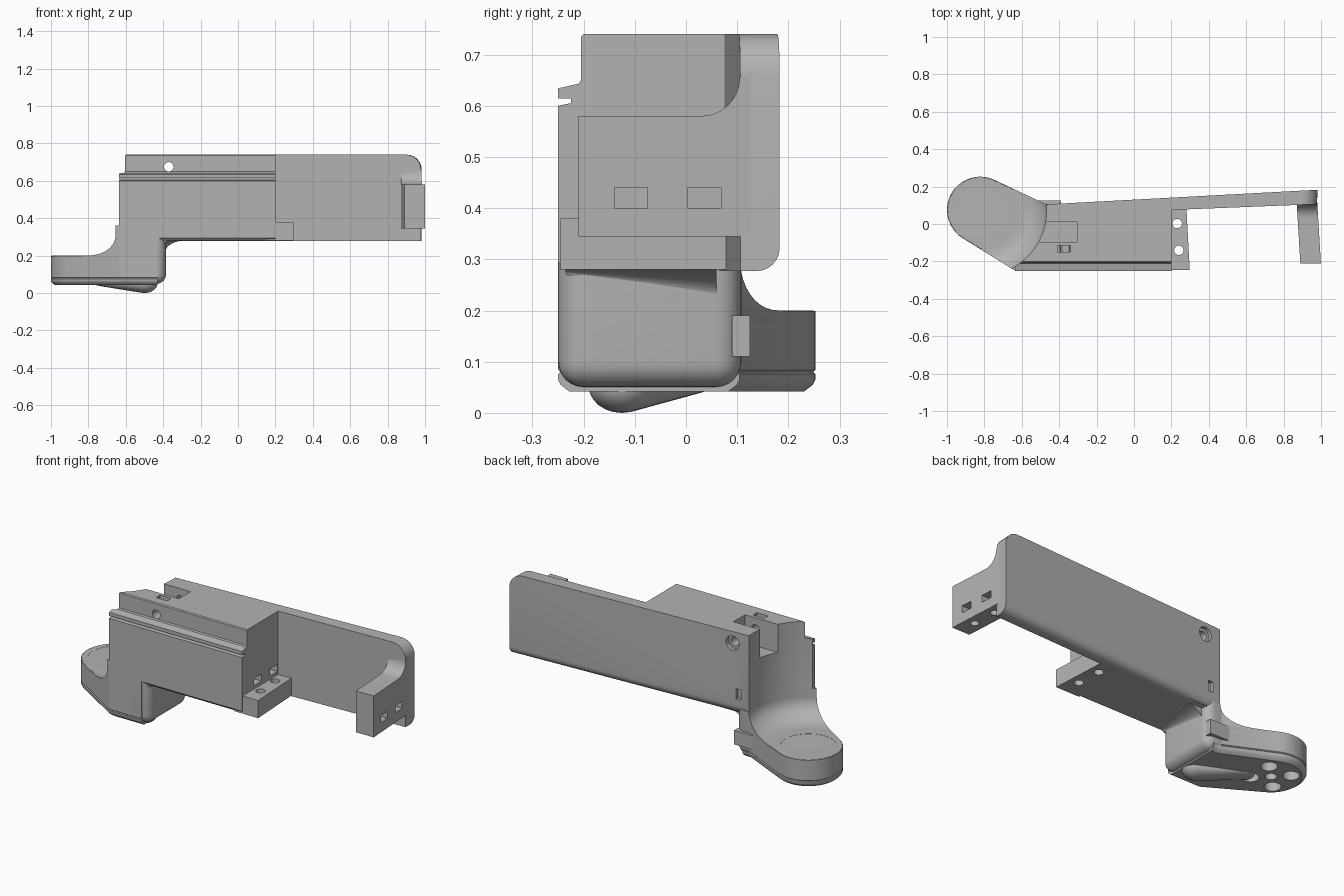
import bpy, bmesh, math
from mathutils import Vector

if "Cube" in bpy.data.objects:
    bpy.data.objects.remove(bpy.data.objects["Cube"])

CX, CY = -0.822, 0.075          # hub centre
grey = bpy.data.materials.new("grey plastic")
grey.diffuse_color = (0.45, 0.45, 0.45, 1)
grey.use_nodes = True
grey.node_tree.nodes["Principled BSDF"].inputs["Base Color"].default_value = grey.diffuse_color


def finish(name, bm):
    bmesh.ops.recalc_face_normals(bm, faces=bm.faces[:])
    me = bpy.data.meshes.new(name)
    bm.to_mesh(me)
    bm.free()
    me.materials.append(grey)
    ob = bpy.data.objects.new(name, me)
    bpy.context.collection.objects.link(ob)
    return ob


def loft(name, rings):
    """Closed solid through rings of equal point count."""
    bm = bmesh.new()
    vs = [[bm.verts.new(p) for p in r] for r in rings]
    n = len(vs[0])
    for a, b in zip(vs, vs[1:]):
        for i in range(n):
            j = (i + 1) % n
            bm.faces.new((a[i], a[j], b[j], b[i]))
    bm.faces.new(vs[0][::-1])
    bm.faces.new(vs[-1])
    return finish(name, bm)


def prism(name, pts, axis, a, b):
    put = {'x': lambda u, v, w: (w, u, v),
           'y': lambda u, v, w: (u, w, v),
           'z': lambda u, v, w: (u, v, w)}[axis]
    return loft(name, [[put(u, v, w) for u, v in pts] for w in (a, b)])


def box(name, x0, x1, y0, y1, z0, z1):
    return prism(name, [(x0, y0), (x1, y0), (x1, y1), (x0, y1)], 'z', z0, z1)


def circle(u, v, r, n=32):
    return [(u + r * math.cos(2 * math.pi * i / n), v + r * math.sin(2 * math.pi * i / n))
            for i in range(n)]


def cyl(u, v, r, axis, a, b):
    return prism("cutter", circle(u, v, r), axis, a, b)


def bevel(ob, rule, r, seg=6):
    bm = bmesh.new()
    bm.from_mesh(ob.data)
    edges = [e for e in bm.edges if rule(e.verts[0].co, e.verts[1].co)]
    bmesh.ops.bevel(bm, geom=edges, offset=r, segments=seg, profile=0.5, affect='EDGES')
    bm.to_mesh(ob.data)
    bm.free()


def cut(obs, make):
    """Subtract the solid returned by make() from every object."""
    c = make()
    for ob in obs:
        m = ob.modifiers.new("cut", 'BOOLEAN')
        m.operation, m.solver, m.object = 'DIFFERENCE', 'EXACT', c
        bpy.context.view_layer.objects.active = ob
        bpy.ops.object.modifier_apply(modifier=m.name)
    bpy.data.objects.remove(c)


# Main block with its front rail, drawn as a side profile
main = prism("main_block", [
    (-.235, .28), (-.25, .295), (-.25, .60), (-.225, .605), (-.225, .614), (-.25, .614),
    (-.25, .634), (-.21, .643), (-.205, .65), (-.205, .735), (-.20, .74),
    (.09, .74), (.09, .28)], 'x', -.635, .20)

# Long back plate, slightly slanted
plate = prism("back_plate", [(-.6, .06), (.2, .075), (.978, .106), (.982, .183), (-.6, .098)],
              'z', .277, .74)
bevel(plate, lambda a, b: min(a.x, b.x) > .9 and min(a.z, b.z) > .7, .08)
bevel(plate, lambda a, b: max(a.z, b.z) < .3 and min(a.y, b.y) > .09 and abs(a.x - b.x) > 1, .045)

# Step at the right end of the main block
step = prism("step", [(.15, -.245), (.298, -.245), (.28, .09), (.15, .09)], 'z', .28, .38)

# End arm with a fillet up to the plate
fillet = [(.03 + .075 * math.sin(t), .655 - .075 * math.cos(t))
          for t in (i * math.pi / 16 for i in range(9))]
arm = prism("end_arm", [(-.21, .345), (-.21, .58)] + fillet + [(.14, .67), (.14, .345)],
            'x', .87, .98)
for v in arm.data.vertices:
    v.co.x -= .06 * (v.co.y - .11)


# Foot outline: round hub blending to the column
def outline(o, z):
    arc = [math.radians(64.4 + (238.1 - 64.4) * i / 32) for i in range(33)]
    pts = [(CX + (.178 - o) * math.cos(t), CY + (.178 - o) * math.sin(t)) for t in arc]
    pts += [(-.635 + o, -.25 + o), (-.43, -.25 + o), (-.43, .105 - o), (-.47, .105 - o)]
    return [(x, y, z) for x, y in pts]


layers = [(.042, .022), (.055, .005), (.065, 0)]
for g in (.08, .11, .14, .17):
    layers += [(g - .004, 0), (g, .004), (g + .004, 0)]
layers += [(.195, 0), (.20, .004)]
# the hub half is closed by the opposite side of its circle
foot = loft("foot", [outline(o, z) for z, o in layers])
neck = loft("neck", [outline(0, .10), outline(0, .36)])

# Column under the main block, rounded below and to the right
column = box("column", -.60, -.385, -.25, .108, .05, .31)
bevel(column, lambda a, b: (max(a.z, b.z) < .06 and max(a.x, b.x) > -.5)
      or min(a.x, b.x) > -.4 and abs(a.z - b.z) > .1, .05)

# Fillet between column and underside, larger towards the back
rings = []
for y, w, h in ((-.235, .03, .012), (-.08, .08, .035), (.06, .115, .06)):
    curve = [(-.387 + w * (1 - math.cos(t)), .282 - h * (1 - math.sin(t)))
             for t in (i * math.pi / 16 for i in range(9))]
    rings.append([(x, y, z) for x, z in [(-.45, .29), (-.45, .282 - h)] + curve
                  + [(-.387 + w, .29)]])
loft("underside_fillet", rings)

# Drop shaped bulge under the foot
bm = bmesh.new()
for c, r in (((-.50, -.125, .052), (.07, .065, .052)), ((-.72, .0, .05), (.045, .045, .014))):
    for i in range(1, 12):
        a = math.pi * i / 12
        for x, y in circle(0, 0, math.sin(a), 24):
            bm.verts.new((c[0] + r[0] * x, c[1] + r[1] * y, c[2] + r[2] * math.cos(a)))
    bm.verts.new((c[0], c[1], c[2] - r[2]))
res = bmesh.ops.convex_hull(bm, input=bm.verts[:])
bmesh.ops.delete(bm, geom=[v for v in bm.verts if not v.link_faces], context='VERTS')
finish("bottom_bulge", bm)

# Small clip on the back of the column
box("back_clip", -.54, -.39, .09, .125, .11, .19)


# Round clearance above the hub, flaring out at its base
def clearance():
    prof = [(.20, .199)] + [(.215 + .14 * math.sin(t), .31 - .11 * math.cos(t))
                            for t in (i * math.pi / 20 for i in range(1, 11))] + [(.355, .9)]
    return loft("cutter", [[(x, y, z) for x, y in circle(CX, CY, r, 96)] for r, z in prof])


cut([main, plate, neck, column], clearance)

# Hub pocket, screw holes and counterbores
cut([foot], lambda: cyl(CX, CY, .145, 'z', .17, .3))
cut([foot], lambda: cyl(CX, CY, .03, 'z', -.1, .3))
for sx in (-1, 1):
    for sy in (-1, 1):
        x, y = CX + .071 * sx, CY + .071 * sy
        cut([foot], lambda: cyl(x, y, .024, 'z', -.1, .3))
        cut([foot], lambda: cyl(x, y, .042, 'z', -.1, .09))

# Top notch, small slot and cross hole in the main block
cut([main], lambda: box("cutter", -.6, -.305, -.095, .01, .58, .8))
cut([main], lambda: box("cutter", -.41, -.34, -.15, -.115, .68, .8))
cut([main, plate], lambda: cyl(-.37, .675, .025, 'y', -.4, .4))
cut([plate], lambda: cyl(-.37, .675, .04, 'y', .085, .4))
cut([plate], lambda: box("cutter", -.42, -.39, .085, .3, .36, .42))

# Nut slots and screw holes in the step end and in the arm
for y0, y1 in ((-.14, -.075), (.003, .068)):
    cut([main], lambda: box("cutter", .12, .3, y0, y1, .40, .44))
    cut([arm], lambda: box("cutter", .91, 1.1, y0, y1, .40, .44))
    ym = (y0 + y1) / 2
    cut([step], lambda: cyl(.235 - .06 * (ym + .03), ym - .033, .025, 'z', .2, .5))
    cut([arm], lambda: cyl(.935 - .06 * ym, ym, .022, 'z', .3, .42))

# Smooth shading with sharp edges kept
for ob in bpy.context.collection.objects:
    ob.select_set(True)
    bpy.context.view_layer.objects.active = ob
bpy.ops.object.shade_smooth_by_angle(angle=math.radians(30))
